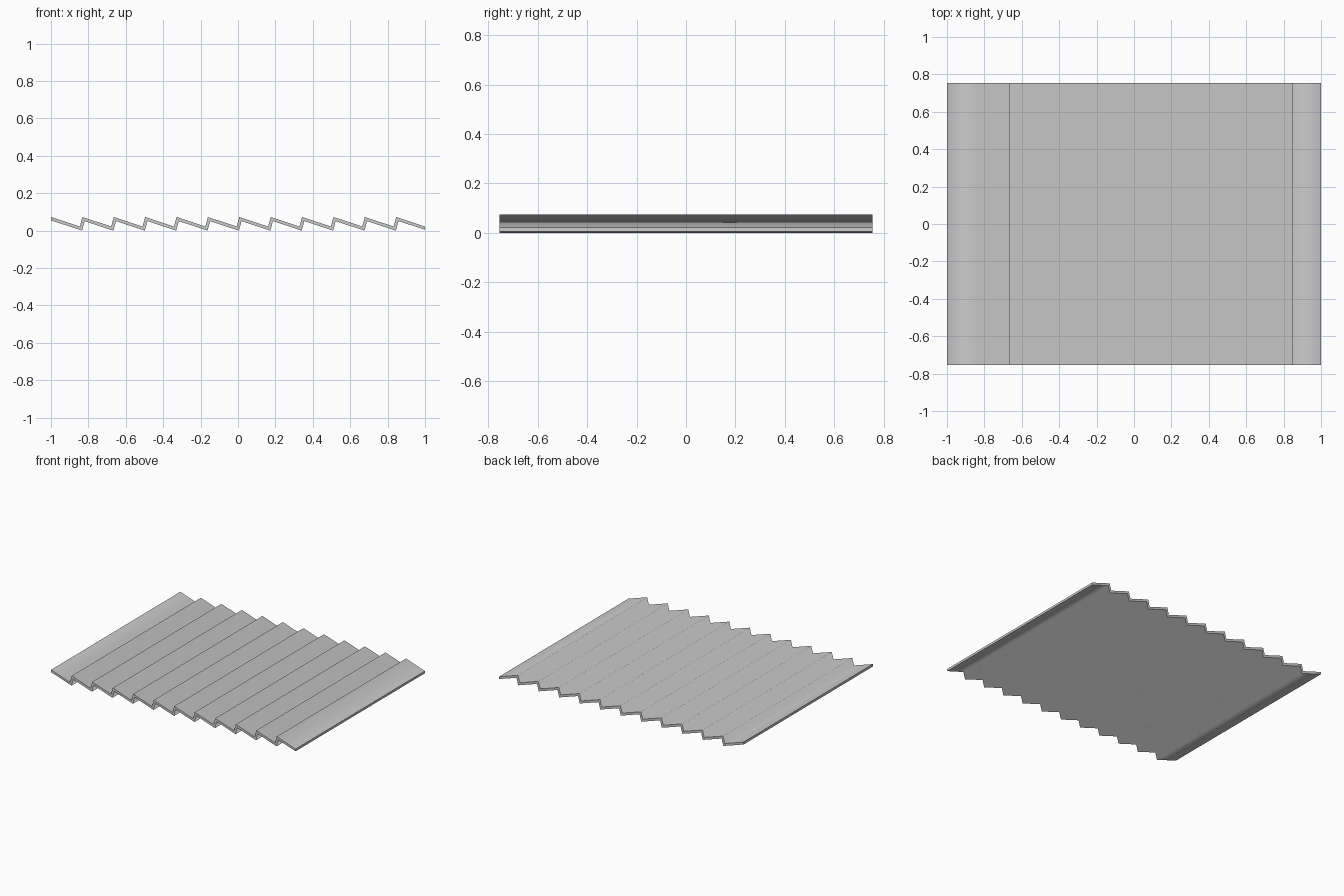
import bpy
import bmesh
from mathutils import Vector

cube = bpy.data.objects.get("Cube")
if cube:
    bpy.data.objects.remove(cube, do_unlink=True)

# Sheet dimensions
SLATS = 12
PITCH = 0.1678
RAMP = 0.1542
HALF_DEPTH = 0.755
PEAK = 0.073
VALLEY = 0.022
OFFSET = Vector((0.012, -0.022))

# Material
grey = bpy.data.materials.new("Plain grey")
grey.use_nodes = True
colour = (0.6, 0.6, 0.6, 1)
grey.diffuse_color = colour
grey.node_tree.nodes["Principled BSDF"].inputs["Base Color"].default_value = colour

# Sawtooth profile: each slat slopes down to the right, then steps up
upper = []
for i in range(SLATS):
    x = -1 + i * PITCH
    upper += [Vector((x, PEAK)), Vector((x + RAMP, VALLEY))]
lower = [p + OFFSET for p in upper]
upper[-1].x = lower[-1].x = 1
lower[0] = Vector((-1, PEAK - 0.018))
lower[-1].y = 0.005

# Corrugated sheet with thickness, extruded from front to back
bm = bmesh.new()


def row(points, y):
    return [bm.verts.new((p.x, y, p.y)) for p in points]


top_f, top_b = row(upper, -HALF_DEPTH), row(upper, HALF_DEPTH)
low_f, low_b = row(lower, -HALF_DEPTH), row(lower, HALF_DEPTH)
for i in range(len(upper) - 1):
    j = i + 1
    bm.faces.new((top_f[i], top_f[j], top_b[j], top_b[i]))
    bm.faces.new((low_f[i], low_b[i], low_b[j], low_f[j]))
    bm.faces.new((low_f[i], low_f[j], top_f[j], top_f[i]))
    bm.faces.new((low_b[j], low_b[i], top_b[i], top_b[j]))
bm.faces.new((low_f[0], top_f[0], top_b[0], low_b[0]))
bm.faces.new((low_f[-1], low_b[-1], top_b[-1], top_f[-1]))
bmesh.ops.recalc_face_normals(bm, faces=bm.faces[:])

# Smooth folds, crisp outer rim
outer = set(top_f + top_b + low_f + low_b)
ends = {v for r in (top_f, top_b, low_f, low_b) for v in (r[0], r[-1])}
for face in bm.faces:
    face.smooth = True
for edge in bm.edges:
    a, b = edge.verts
    along_rim = abs(a.co.y - b.co.y) < 0.001
    edge.smooth = not (along_rim or (a in ends and b in ends))

mesh = bpy.data.meshes.new("corrugated_sheet")
bm.to_mesh(mesh)
bm.free()
mesh.materials.append(grey)
sheet = bpy.data.objects.new("corrugated_sheet", mesh)
bpy.context.collection.objects.link(sheet)
